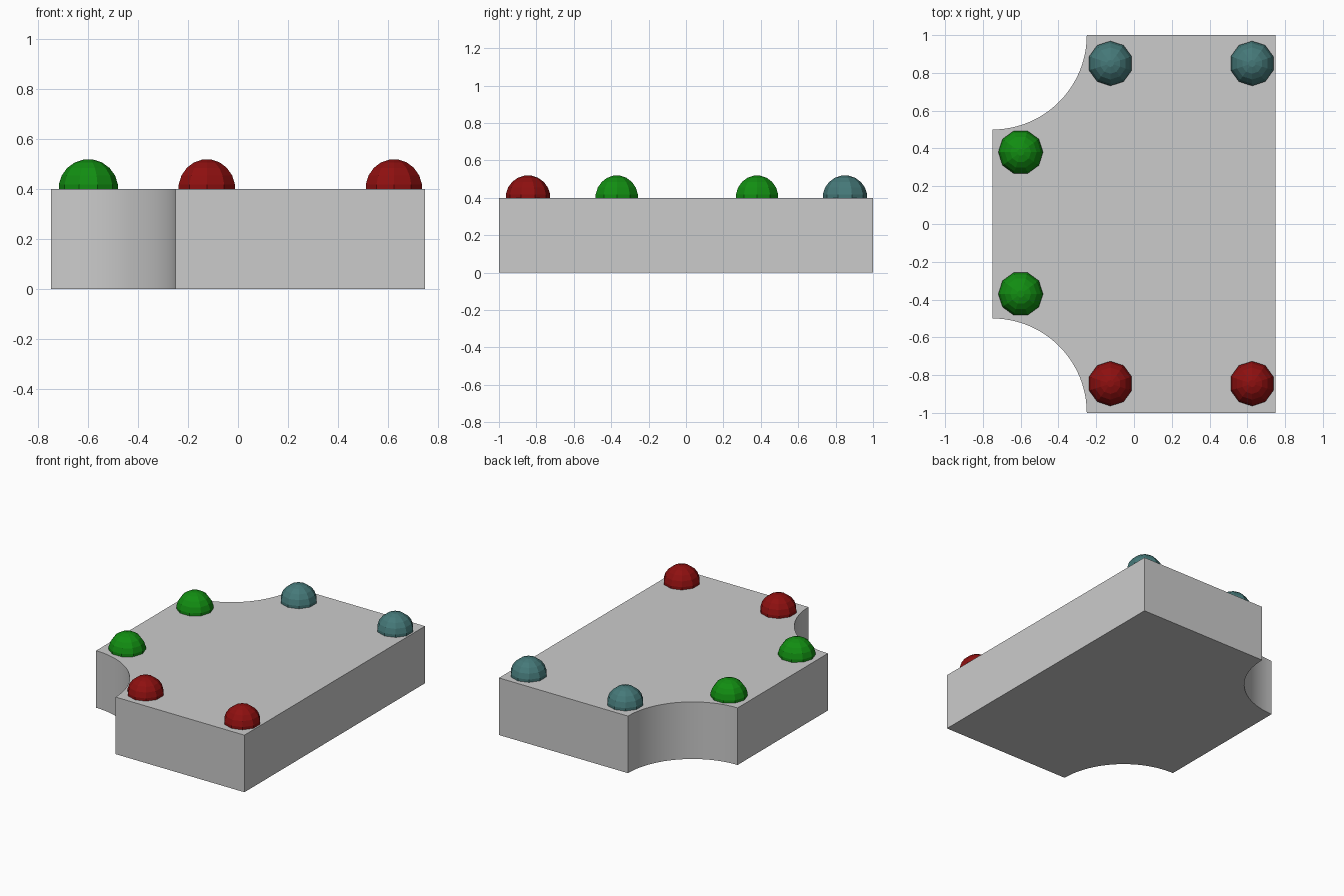
import bpy, bmesh
from math import sin, cos, pi, radians

if "Cube" in bpy.data.objects:
    bpy.data.objects.remove(bpy.data.objects["Cube"])

HEIGHT, NOTCH, DOME_R = 0.4, 0.5, 0.12
SIDES, RINGS, ARC = 10, 5, 24


def make_object(name, bm, material=None):
    bmesh.ops.recalc_face_normals(bm, faces=bm.faces)
    mesh = bpy.data.meshes.new(name)
    bm.to_mesh(mesh)
    bm.free()
    obj = bpy.data.objects.new(name, mesh)
    bpy.context.collection.objects.link(obj)
    if material:
        mesh.materials.append(material)
    return obj


def make_material(name, rgb):
    mat = bpy.data.materials.new(name)
    mat.diffuse_color = (*rgb, 1)
    mat.use_nodes = True
    mat.node_tree.nodes["Principled BSDF"].inputs["Base Color"].default_value = mat.diffuse_color
    return mat


# Plate: rectangle with two concave quarter-round corners on the left
arc = [(-0.75 + NOTCH * sin(i / ARC * pi / 2), 1 - NOTCH * cos(i / ARC * pi / 2))
       for i in range(ARC + 1)]
outline = [(0.75, -1), (0.75, 1)] + arc[::-1] + [(x, -y) for x, y in arc]
bm = bmesh.new()
base = bm.faces.new([bm.verts.new((x, y, 0)) for x, y in outline])
top = bmesh.ops.extrude_face_region(bm, geom=[base], use_keep_orig=True)["geom"]
bmesh.ops.translate(bm, vec=(0, 0, HEIGHT),
                    verts=[v for v in top if isinstance(v, bmesh.types.BMVert)])
plate = make_object("plate", bm)
bpy.context.view_layer.objects.active = plate
plate.select_set(True)
bpy.ops.object.shade_smooth_by_angle(angle=radians(30))
plate.select_set(False)


# Faceted dome: straight skirt, then rings up to a small flat cap
def add_dome(name, x, y, turn, material):
    bm = bmesh.new()
    elevations = [(i + 0.5) * pi / 2 / RINGS * (RINGS / (RINGS)) - pi / 4 / RINGS + radians(9)
                  for i in range(RINGS)]
    levels = [(DOME_R * cos(elevations[0]), 0)]
    levels += [(DOME_R * cos(e), DOME_R * sin(e)) for e in elevations]
    rings = []
    for r, z in levels:
        angles = [turn + 2 * pi * k / SIDES for k in range(SIDES)]
        rings.append([bm.verts.new((r * cos(a), r * sin(a), z)) for a in angles])
    for low, high in zip(rings, rings[1:]):
        for k in range(SIDES):
            n = (k + 1) % SIDES
            bm.faces.new((low[k], low[n], high[n], high[k]))
    bm.faces.new(rings[-1])
    bm.faces.new(rings[0][::-1])
    make_object(name, bm, material).location = (x, y, HEIGHT)


green = make_material("green", (0.006, 0.27, 0.006))
red = make_material("red", (0.27, 0.005, 0.005))
teal = make_material("teal", (0.06, 0.19, 0.19))

# A pair of domes along each straight edge
for y, side in ((-0.37, "front"), (0.38, "back")):
    add_dome(f"left_dome_{side}", -0.6, y, 0, green)
for x, side in ((-0.125, "left"), (0.625, "right")):
    add_dome(f"front_dome_{side}", x, -0.845, pi / 2, red)
    add_dome(f"back_dome_{side}", x, 0.85, pi / 2, teal)
